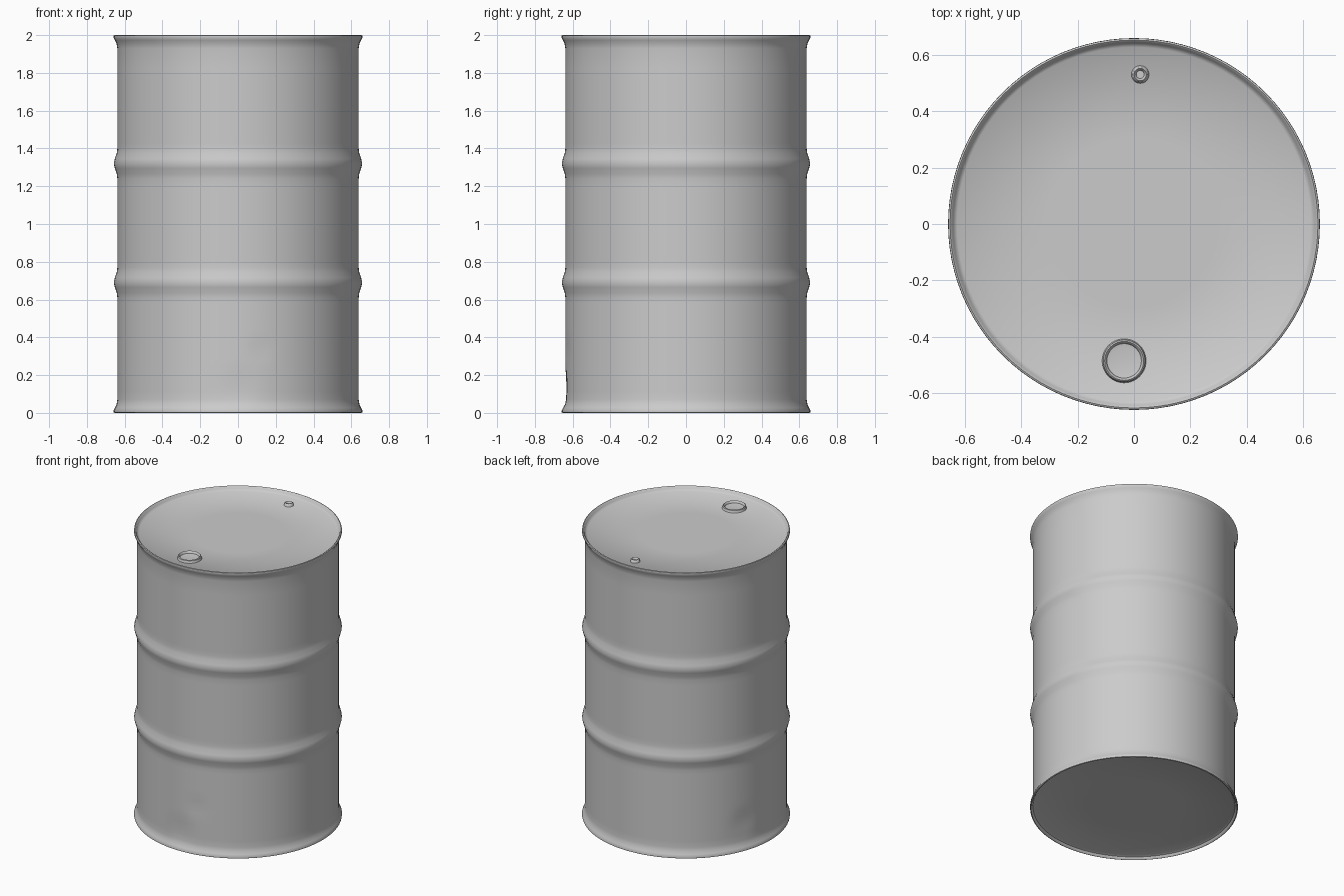
import bpy, bmesh, math
from mathutils import Vector

if "Cube" in bpy.data.objects:
    bpy.data.objects.remove(bpy.data.objects["Cube"])

def lathe(name, profile, centre=(0, 0, 0), sides=96, angle=40):
    """Spin an (r, z) profile around z; r = 0 points close the ends."""
    bm = bmesh.new()
    rings = []
    for r, z in profile:
        n = 1 if r == 0 else sides
        rings.append([bm.verts.new((centre[0] + r * math.cos(2 * math.pi * i / sides),
                                    centre[1] + r * math.sin(2 * math.pi * i / sides),
                                    centre[2] + z)) for i in range(n)])
    for a, b in zip(rings, rings[1:]):
        for i in range(sides):
            j = (i + 1) % sides
            quad = [a[i % len(a)], a[j % len(a)], b[j % len(b)], b[i % len(b)]]
            bm.faces.new(list(dict.fromkeys(quad)))
    bmesh.ops.recalc_face_normals(bm, faces=bm.faces)
    mesh = bpy.data.meshes.new(name)
    bm.to_mesh(mesh)
    bm.free()
    ob = bpy.data.objects.new(name, mesh)
    bpy.context.collection.objects.link(ob)
    bpy.context.view_layer.objects.active = ob
    ob.select_set(True)
    bpy.ops.object.shade_smooth_by_angle(angle=math.radians(angle))
    ob.select_set(False)
    return ob

R, LID = 0.639, 1.972

def hoop(z):
    """Rolled stiffening ridge around the wall."""
    return [(R, z - 0.08), (R + 0.003, z - 0.055), (R + 0.013, z - 0.025), (R + 0.019, z),
            (R + 0.013, z + 0.025), (R + 0.003, z + 0.055), (R, z + 0.08)]

def wall(z0, z1, n):
    return [(R, z0 + (z1 - z0) * i / n) for i in range(n + 1)]

# Drum shell with recessed base, flared rims, two hoops and recessed lid
profile = ([(0, 0.022), (0.3, 0.022), (0.625, 0.022), (0.64, 0.016), (0.646, 0.004), (0.652, 0),
            (0.658, 0.003), (0.659, 0.012), (0.652, 0.027), (0.643, 0.045)]
           + wall(0.07, 0.58, 12) + hoop(0.69) + wall(0.80, 1.20, 4) + hoop(1.32)
           + wall(1.43, 1.93, 5)
           + [(0.643, 1.955), (0.652, 1.973), (0.659, 1.988), (0.658, 1.997), (0.652, 2.0),
              (0.646, 1.996), (0.641, 1.983), (0.627, LID), (0.3, LID), (0, LID)])
shell = lathe("drum_shell", profile)

# Shallow dents in the lower wall: centre, reach, depth
for centre, reach, depth in [((0.12, -0.63, 0.33), 0.09, 0.004),
                             ((0.0, -0.64, 0.13), 0.14, 0.006),
                             ((-0.60, 0.22, 0.2), 0.12, 0.006)]:
    for v in shell.data.vertices:
        d = (v.co - Vector(centre)).length / reach
        if d < 1:
            push = depth * (1 - d * d) ** 2
            v.co -= Vector((v.co.x, v.co.y, 0)).normalized() * push

# Large bung: raised ring around a sunken cap
lathe("large_bung", [(0.080, -0.004), (0.076, 0.004), (0.074, 0.016), (0.069, 0.020), (0.064, 0.016),
                     (0.061, 0.005), (0.05, 0.003), (0, 0.003)], (-0.035, -0.485, LID), 40)

# Small vent plug
lathe("vent_plug", [(0.034, -0.004), (0.029, 0.004), (0.027, 0.014), (0.022, 0.018), (0.017, 0.012),
                    (0.014, 0.004), (0, 0.004)], (0.022, 0.53, LID), 20)
